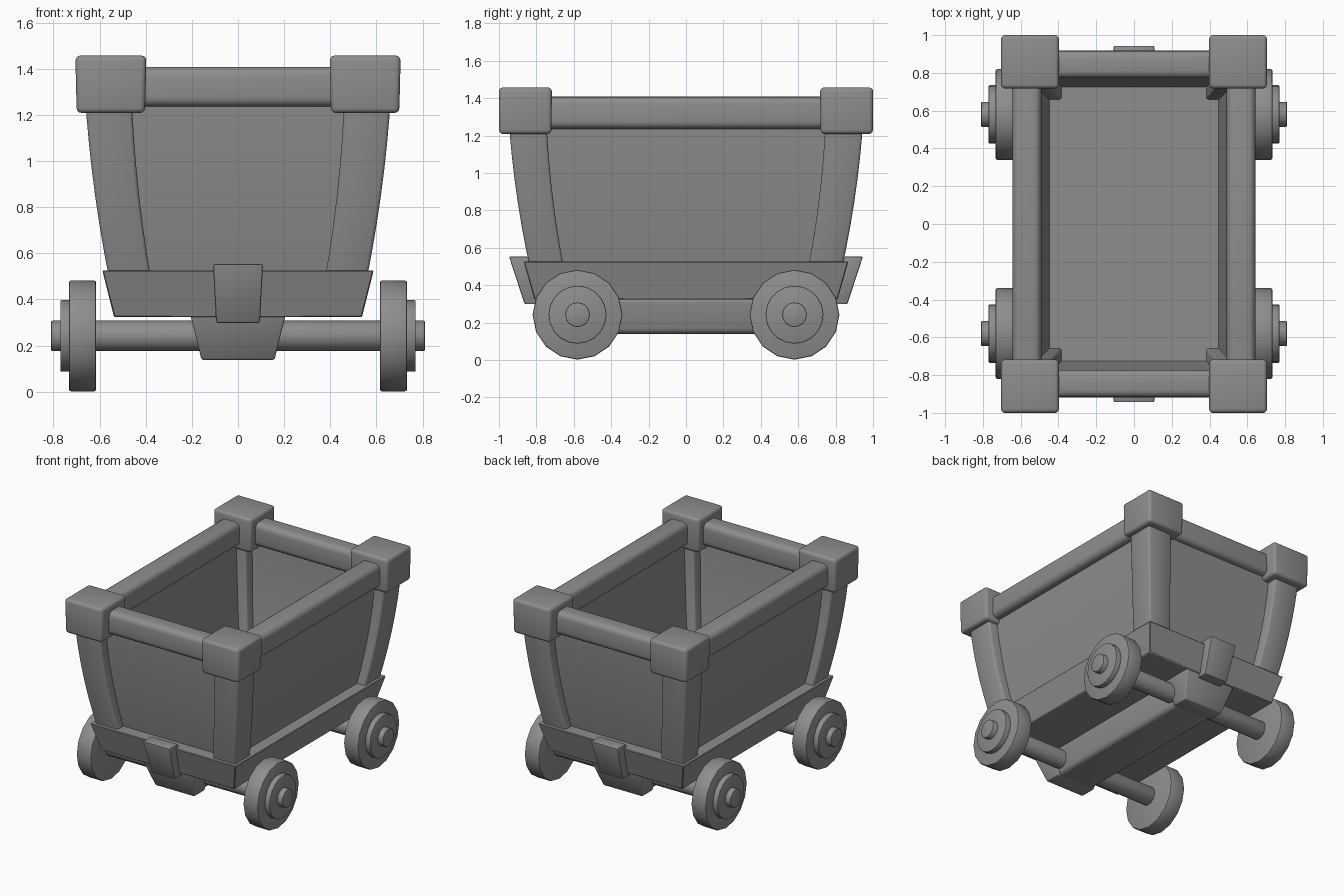
import bpy, bmesh, math
from mathutils import Matrix

if "Cube" in bpy.data.objects:
    bpy.data.objects.remove(bpy.data.objects["Cube"], do_unlink=True)

GREY = (0.27, 0.27, 0.27, 1)
mat = bpy.data.materials.new("plain grey")
mat.use_nodes = True
mat.diffuse_color = GREY
mat.node_tree.nodes["Principled BSDF"].inputs["Base Color"].default_value = GREY


def finish(name, bm, bevel=0.0, segments=2, angle=35):
    """Turn a bmesh into a shaded object with an optional bevel."""
    bmesh.ops.recalc_face_normals(bm, faces=bm.faces)
    if bevel:
        edges = [e for e in bm.edges if e.is_manifold and e.calc_face_angle(0) > math.radians(40)]
        bmesh.ops.bevel(bm, geom=edges, offset=bevel, segments=segments,
                        profile=0.5, affect='EDGES', clamp_overlap=True)
    mesh = bpy.data.meshes.new(name)
    bm.to_mesh(mesh)
    bm.free()
    mesh.materials.append(mat)
    ob = bpy.data.objects.new(name, mesh)
    bpy.context.collection.objects.link(ob)
    bpy.ops.object.select_all(action='DESELECT')
    ob.select_set(True)
    bpy.context.view_layer.objects.active = ob
    bpy.ops.object.shade_smooth_by_angle(angle=math.radians(angle))
    return ob


def loft(levels, cap_top=True):
    """Stack rectangles given as (cx, cy, half_x, half_y, z)."""
    bm = bmesh.new()
    rings = [[bm.verts.new((cx + sx * hx, cy + sy * hy, z))
              for sx, sy in ((-1, -1), (1, -1), (1, 1), (-1, 1))]
             for cx, cy, hx, hy, z in levels]
    for a, b in zip(rings, rings[1:]):
        for i in range(4):
            j = (i + 1) % 4
            bm.faces.new((a[i], a[j], b[j], b[i]))
    bm.faces.new(rings[0][::-1])
    if cap_top:
        bm.faces.new(rings[-1])
    return bm


def cylinder(name, x0, x1, y, radius, sides, bevel=0.0):
    """Cylinder along x at axle height."""
    bm = bmesh.new()
    place = Matrix.Translation(((x0 + x1) / 2, y, AXLE_Z)) @ Matrix.Rotation(math.pi / 2, 4, 'Y')
    bmesh.ops.create_cone(bm, cap_ends=True, segments=sides, radius1=radius,
                          radius2=radius, depth=abs(x1 - x0), matrix=place)
    return finish(name, bm, bevel, 2, 30)


AXLE_Z = 0.242
SIDES = ((1, "left"), (-1, "right"))
ENDS = ((-1, "front"), (1, "back"))


def flare(z):
    """Corner centre of the tub: steep near the rim, sloping in below."""
    t = (1.25 - z) / 0.72
    drop = 0.04 * t + 0.045 * t * t
    return 0.56 - drop, 0.845 - 1.1 * drop


heights = [0.36 + 0.96 * i / 8 for i in range(9)]

# Tub walls, their open rim buried in the rails
tub = finish("tub_walls", loft([(0, 0, *flare(z), z) for z in heights], cap_top=False))
solid = tub.modifiers.new("thickness", 'SOLIDIFY')
solid.thickness = 0.07
solid.offset = 0
solid.use_rim = False

# Base slab with sloping sides
finish("base_slab", loft([(0, 0, 0.537, 0.81, 0.323), (0, 0, 0.588, 0.868, 0.526)]), 0.005, 1)

# Keel under the base: a rounded middle between two wider end blocks
finish("keel_middle", loft([(0, 0, 0.148, 0.68, 0.139), (0, 0, 0.185, 0.68, 0.335)]), 0.03, 4, 60)
for sy, end in ENDS:
    finish(f"{end}_keel_block", loft([(0, sy * 0.67, 0.158, 0.06, 0.138),
                                      (0, sy * 0.69, 0.207, 0.115, 0.335)]), 0.008, 2, 60)

# Corner posts and caps
for sx, side in SIDES:
    for sy, end in ENDS:
        levels = []
        for z in heights:
            x, y = flare(z)
            half = 0.089 + 0.013 * (z - heights[0])
            levels.append((sx * x, sy * y, half, half, z))
        finish(f"{end}_{side}_post", loft(levels), 0.014, 2, 60)
        finish(f"{end}_{side}_cap", loft([(sx * 0.551, sy * 0.859, 0.148, 0.14, 1.208),
                                          (sx * 0.551, sy * 0.859, 0.154, 0.142, 1.457)]), 0.022, 3)

# Rim rails
for sx, side in SIDES:
    finish(f"{side}_rail", loft([(sx * 0.567, 0, 0.076, 0.85, z) for z in (1.236, 1.408)]), 0.04, 4)
for sy, end in ENDS:
    finish(f"{end}_rail", loft([(0, sy * 0.845, 0.55, 0.073, z) for z in (1.236, 1.408)]), 0.04, 4)

# Coupling clips over the base ends
for sy, end in ENDS:
    finish(f"{end}_clip", loft([(0, sy * 0.815, 0.095, 0.048, 0.298),
                                (0, sy * 0.895, 0.108, 0.051, 0.553)]), 0.008, 2)

# Axles and wheels
for sy, end in ENDS:
    y = sy * 0.58
    cylinder(f"{end}_axle", -0.81, 0.81, y, 0.066, 16, 0.006)
    for sx, side in SIDES:
        cylinder(f"{end}_{side}_wheel", sx * 0.615, sx * 0.732, y, 0.24, 16, 0.008)
        cylinder(f"{end}_{side}_hub", sx * 0.7, sx * 0.77, y, 0.155, 20, 0.006)
